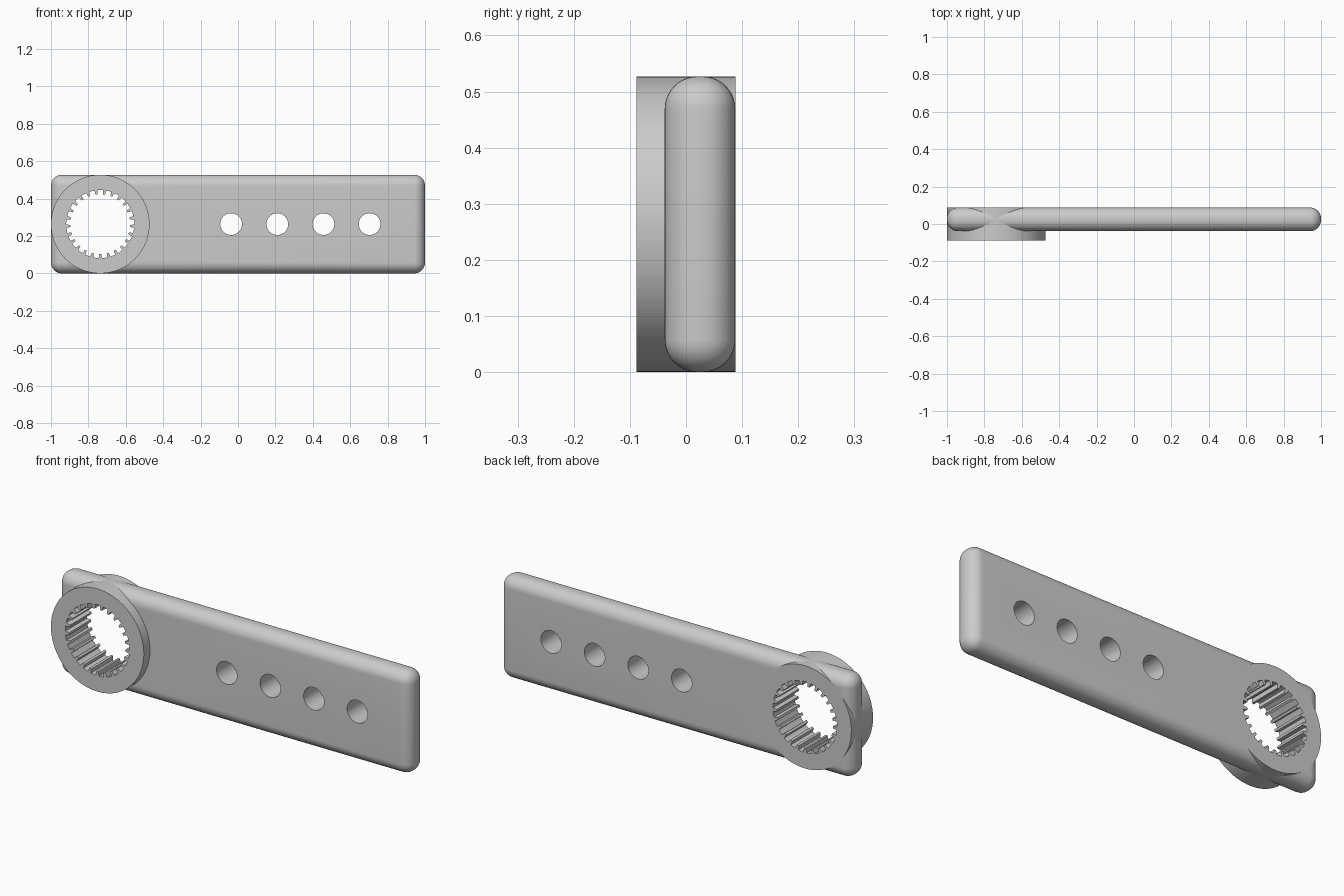
import bpy, bmesh
from math import pi, sin, cos, radians

if "Cube" in bpy.data.objects:
    bpy.data.objects.remove(bpy.data.objects["Cube"], do_unlink=True)

grey = bpy.data.materials.new("plain grey")
grey.use_nodes = True
colour = (0.6, 0.6, 0.6, 1)
grey.diffuse_color = colour
grey.node_tree.nodes["Principled BSDF"].inputs["Base Color"].default_value = colour

HEIGHT = 0.527
MID_Z = HEIGHT / 2
RING_X = MID_Z - 1
FRONT, PLATE_FRONT, BACK = -0.088, -0.038, 0.088


def apply(obj, mod):
    bpy.context.view_layer.objects.active = obj
    bpy.ops.object.modifier_apply(modifier=mod.name)


def drill(obj, x, radius):
    """Cut a round hole through the part, front to back."""
    bpy.ops.mesh.primitive_cylinder_add(vertices=64, radius=radius, depth=1,
                                        location=(x, 0, MID_Z), rotation=(pi / 2, 0, 0))
    cutter = bpy.context.object
    cutter.name = "hole_cutter"
    cutter.hide_render = True
    mod = obj.modifiers.new("hole", "BOOLEAN")
    mod.operation, mod.solver, mod.object = "DIFFERENCE", "EXACT", cutter
    apply(obj, mod)
    bpy.data.objects.remove(cutter, do_unlink=True)


def finish(obj):
    obj.data.materials.clear()
    obj.data.materials.append(grey)
    bpy.ops.object.select_all(action="DESELECT")
    obj.select_set(True)
    bpy.context.view_layer.objects.active = obj
    bpy.ops.object.shade_smooth_by_angle(angle=radians(30))


# Arm plate with rounded edges
bpy.ops.mesh.primitive_cube_add(size=1, location=(0, (PLATE_FRONT + BACK) / 2, MID_Z))
arm = bpy.context.object
arm.name = "arm_plate"
arm.scale = (2, BACK - PLATE_FRONT, HEIGHT)
bpy.ops.object.transform_apply(location=True, rotation=False, scale=True)
bevel = arm.modifiers.new("round", "BEVEL")
bevel.width, bevel.segments = 0.058, 10
apply(arm, bevel)

# Seat for the hub, then the row of four holes
drill(arm, RING_X, 0.25)
for i in range(4):
    drill(arm, -0.037 + 0.247 * i, 0.058)
finish(arm)

# Splined hub: round outside, toothed inside
TEETH, OUTER, ROOT, TIP = 25, MID_Z, 0.182, 0.16
tooth = [(0.14, TIP), (0.2, ROOT), (0.4, ROOT), (0.6, ROOT), (0.8, ROOT), (0.86, TIP)]
bm = bmesh.new()
loops = []
for t in range(TEETH):
    for part, inner in tooth:
        a = 2 * pi * (t + part) / TEETH - pi / 2
        loops.append([bm.verts.new((RING_X + r * cos(a), y, MID_Z + r * sin(a)))
                      for r, y in ((OUTER, FRONT), (OUTER, BACK), (inner, BACK), (inner, FRONT))])
for i, a in enumerate(loops):
    b = loops[(i + 1) % len(loops)]
    for k in range(4):
        n = (k + 1) % 4
        bm.faces.new((a[k], a[n], b[n], b[k]))
bmesh.ops.recalc_face_normals(bm, faces=bm.faces)
mesh = bpy.data.meshes.new("splined_hub")
bm.to_mesh(mesh)
bm.free()
hub = bpy.data.objects.new("splined_hub", mesh)
bpy.context.collection.objects.link(hub)
finish(hub)
